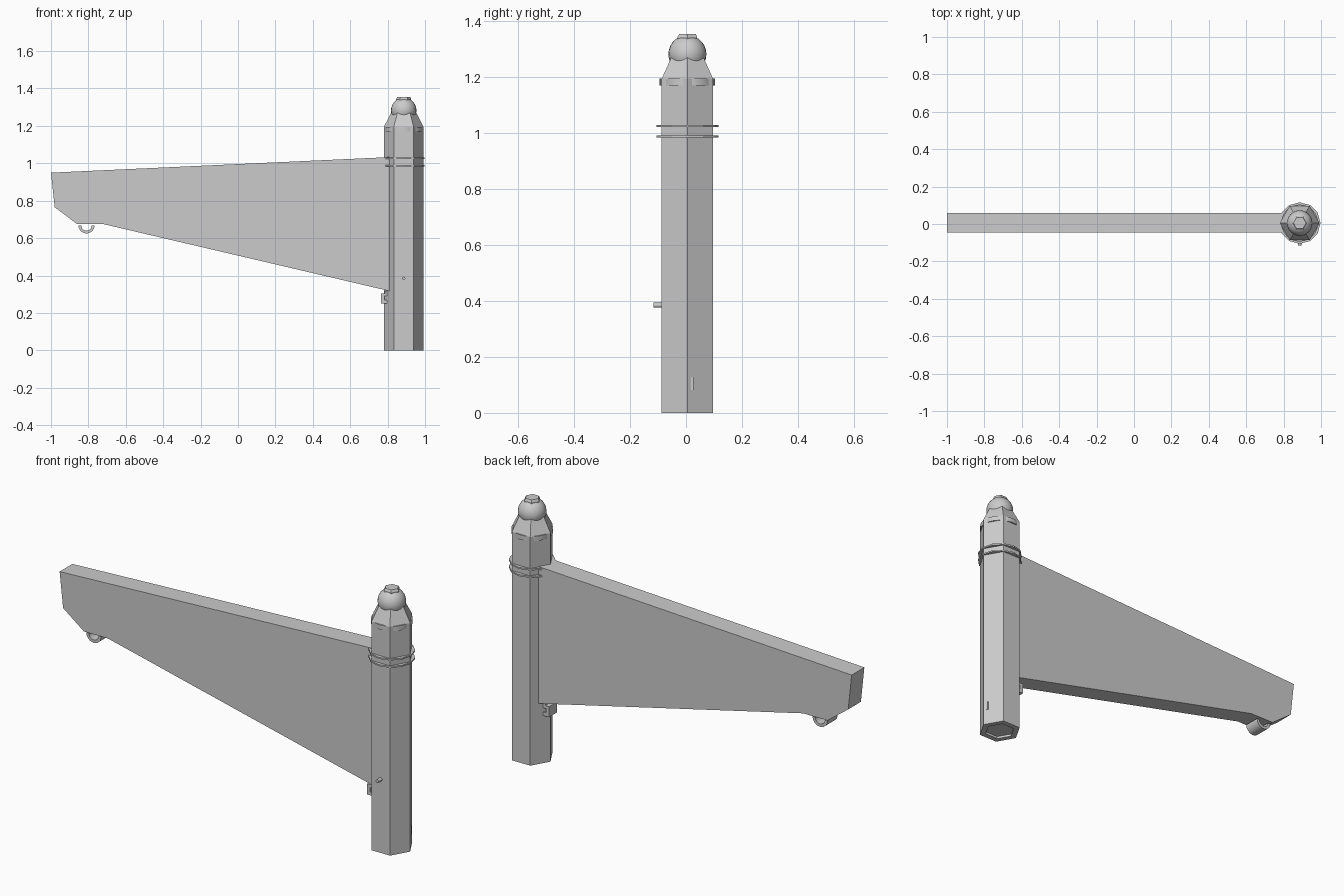
import bpy, bmesh, math

if "Cube" in bpy.data.objects:
    bpy.data.objects.remove(bpy.data.objects["Cube"])

CX, CY = 0.886, 0.005   # pole axis
HEX = 0.106             # pole corner radius


def finish(name, bm, smooth=None):
    bmesh.ops.recalc_face_normals(bm, faces=bm.faces)
    me = bpy.data.meshes.new(name)
    bm.to_mesh(me)
    bm.free()
    ob = bpy.data.objects.new(name, me)
    bpy.context.collection.objects.link(ob)
    if smooth:
        bpy.ops.object.select_all(action='DESELECT')
        ob.select_set(True)
        bpy.context.view_layer.objects.active = ob
        bpy.ops.object.shade_smooth_by_angle(angle=math.radians(smooth))
    return ob


def lathe(name, profile, sides, closed=False, smooth=None):
    """Turn (radius, z) points about the pole axis, corners on +-x."""
    bm = bmesh.new()
    rings = []
    for r, z in profile:
        rings.append([bm.verts.new((CX + r * math.cos(2 * math.pi * i / sides),
                                    CY + r * math.sin(2 * math.pi * i / sides), z))
                      for i in range(sides)])
    pairs = list(zip(rings, rings[1:]))
    if closed:
        pairs.append((rings[-1], rings[0]))
    for a, b in pairs:
        for i in range(sides):
            j = (i + 1) % sides
            bm.faces.new((a[i], a[j], b[j], b[i]))
    if not closed:
        bm.faces.new(rings[0])
        bm.faces.new(rings[-1])
    return finish(name, bm, smooth)


def slab(name, outline, y0, y1, smooth=None):
    """Extrude an (x, z) outline along y."""
    bm = bmesh.new()
    face = bm.faces.new([bm.verts.new((x, y0, z)) for x, z in outline])
    ext = bmesh.ops.extrude_face_region(bm, geom=[face])
    for v in ext['geom']:
        if isinstance(v, bmesh.types.BMVert):
            v.co.y = y1
    return finish(name, bm, smooth)


# hexagonal pole with tapered shoulder and shallow recess underneath
lathe("pole", [(0.075, 0.012), (0.075, 0), (HEX, 0), (HEX, 1.195), (0.062, 1.28),
               (0.04, 1.29)], 6)

# ball and hexagonal cap at the top
bm = bmesh.new()
bmesh.ops.create_uvsphere(bm, u_segments=24, v_segments=14, radius=0.068)
bmesh.ops.translate(bm, verts=bm.verts, vec=(CX, CY, 1.283))
finish("top_ball", bm, 40)
lathe("top_cap", [(0.04, 1.33), (0.04, 1.345), (0.034, 1.355)], 6)

# round band showing through the flats of the pole
lathe("shoulder_band", [(0.099, 1.17), (0.099, 1.195)], 24, smooth=30)

# two thin binding rings
for i, z in enumerate((0.988, 1.026)):
    lathe(f"binding_ring_{i + 1}", [(0.085, z - 0.004), (0.111, z - 0.004),
                                    (0.111, z + 0.004), (0.085, z + 0.004)], 12, closed=True)

# tapering panel
slab("panel", [(-1, 0.95), (0.81, 1.033), (0.81, 0.317), (-0.72, 0.675),
               (-0.86, 0.675), (-0.98, 0.765)], -0.045, 0.06)

# hanging loop under the panel tip
loop = [(-0.81 + r * math.cos(a), 0.668 + r * math.sin(a))
        for r, seq in ((0.043, range(13)), (0.028, range(12, -1, -1)))
        for a in (math.pi * (1 + k / 12) for k in seq)]
slab("hanging_loop", loop, -0.035, 0.05, 40)

# notched clip at the lower inner corner
slab("clip", [(0.764, 0.25), (0.81, 0.25), (0.81, 0.268), (0.782, 0.268),
              (0.782, 0.29), (0.81, 0.29), (0.81, 0.318), (0.785, 0.318),
              (0.785, 0.305), (0.764, 0.305)], -0.025, 0.04)

# front peg
peg = [(CX + 0.009 * math.cos(k * math.pi / 6), 0.385 + 0.009 * math.sin(k * math.pi / 6))
       for k in range(12)]
slab("peg", peg, -0.116, -0.08, 40)

# small side key
slab("side_key", [(0.96, 0.082), (0.985, 0.082), (0.985, 0.128), (0.96, 0.128)], 0.018, 0.027)
